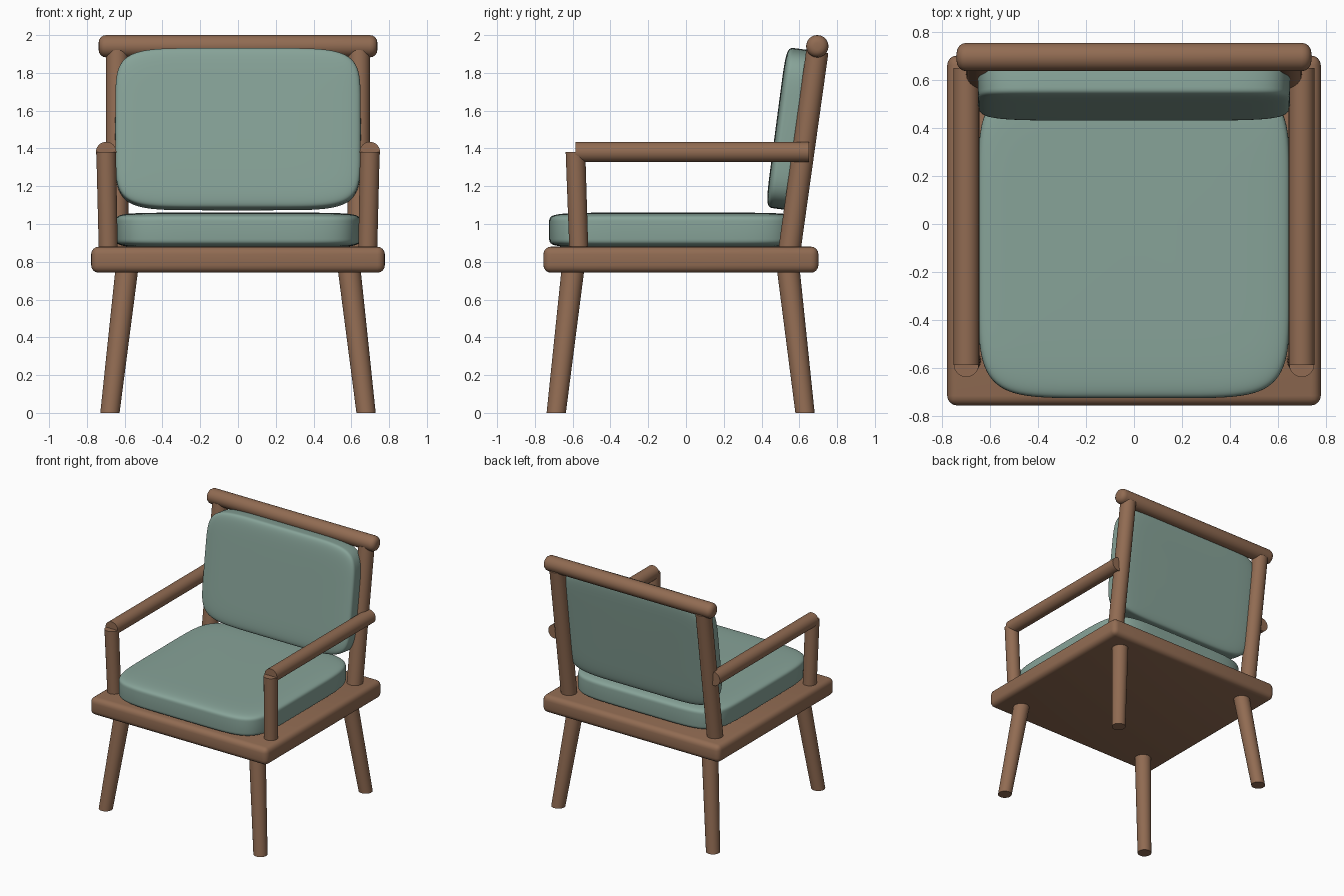
import bpy, bmesh, math
from mathutils import Matrix, Vector

if "Cube" in bpy.data.objects:
    bpy.data.objects.remove(bpy.data.objects["Cube"])

X, Y, Z = Vector((1, 0, 0)), Vector((0, 1, 0)), Vector((0, 0, 1))


def material(name, colour):
    mat = bpy.data.materials.new(name)
    mat.use_nodes = True
    mat.diffuse_color = colour
    mat.node_tree.nodes["Principled BSDF"].inputs["Base Color"].default_value = colour
    return mat


wood = material("brown wood", (0.283, 0.148, 0.085, 1))
fabric = material("sage fabric", (0.242, 0.366, 0.315, 1))


def bevel_sharp(bm, width):
    edges = [e for e in bm.edges if e.calc_face_angle(0) > 0.8]
    bmesh.ops.bevel(bm, geom=edges, offset=width, segments=4,
                    profile=0.5, affect='EDGES', clamp_overlap=True)


def finish(bm, name, mat):
    bmesh.ops.recalc_face_normals(bm, faces=bm.faces)
    mesh = bpy.data.meshes.new(name)
    bm.to_mesh(mesh)
    bm.free()
    mesh.materials.append(mat)
    obj = bpy.data.objects.new(name, mesh)
    bpy.context.collection.objects.link(obj)
    bpy.ops.object.select_all(action='DESELECT')
    obj.select_set(True)
    bpy.context.view_layer.objects.active = obj
    bpy.ops.object.shade_smooth_by_angle(angle=math.radians(40))
    return obj


def rod(name, start, end, r1, r2, u=X, v=Y, bevel=0):
    """Round bar between two points, with end caps lying in the u-v plane."""
    start, end = Vector(start), Vector(end)
    m = Matrix((u, v, end - start)).transposed().to_4x4()
    m.translation = (start + end) / 2
    bm = bmesh.new()
    bmesh.ops.create_cone(bm, cap_ends=True, segments=32, radius1=r1, radius2=r2, depth=1)
    bmesh.ops.transform(bm, matrix=m, verts=bm.verts)
    if bevel:
        bevel_sharp(bm, bevel)
    return finish(bm, name, wood)


def power(value, exponent):
    return math.copysign(abs(value) ** exponent, value)


def cushion(name, size, location, tilt=0):
    """Squared-off ball: rounded corners in plan, crisper edges through the thickness (local z)."""
    plan, edge = 2 / 6.3, 2 / 8
    bm = bmesh.new()
    bmesh.ops.create_uvsphere(bm, u_segments=96, v_segments=48, radius=1)
    for v in bm.verts:
        x, y, z = v.co
        ring = max(math.hypot(x, y), 1e-6)
        spread = power(ring, edge) if ring > 1e-4 else 0
        v.co = (power(x / ring, plan) * spread * size[0] / 2,
                power(y / ring, plan) * spread * size[1] / 2,
                power(z, edge) * size[2] / 2)
    obj = finish(bm, name, fabric)
    obj.location = location
    obj.rotation_euler.x = tilt
    return obj


# Seat frame
bm = bmesh.new()
bmesh.ops.create_cube(bm, size=1)
bmesh.ops.scale(bm, vec=(1.555, 1.456, 0.138), verts=bm.verts)
bmesh.ops.translate(bm, vec=(0, -0.027, 0.811), verts=bm.verts)
bevel_sharp(bm, 0.04)
finish(bm, "seat_frame", wood)

# Splayed legs, back posts, arm posts and arm rests
lean = Vector((0, 0.99, -0.138))
for side, s in (("left", 1), ("right", -1)):
    rod(f"front_leg_{side}", (s * 0.678, -0.687, 0), (s * 0.584, -0.594, 0.8), 0.051, 0.061)
    rod(f"back_leg_{side}", (s * 0.678, 0.63, 0), (s * 0.584, 0.537, 0.8), 0.051, 0.061)
    rod(f"back_post_{side}", (s * 0.64, 0.542, 0.82), (s * 0.64, 0.695, 1.912),
        0.059, 0.059, v=lean)
    rod(f"arm_post_{side}", (s * 0.686, -0.566, 0.82), (s * 0.698, -0.585, 1.38), 0.05, 0.052)
    rod(f"arm_rest_{side}", (s * 0.698, -0.586, 1.381), (s * 0.698, 0.65, 1.381),
        0.054, 0.054, u=X, v=Z)

# Top rail with rounded ends
rod("top_rail", (-0.738, 0.695, 1.941), (0.738, 0.695, 1.941), 0.059, 0.059, u=Y, v=Z, bevel=0.04)

# Cushions
cushion("seat_cushion", (1.3, 1.31, 0.185), (0, -0.07, 0.9675))
cushion("back_cushion", (1.3, 0.855, 0.165), (0, 0.557, 1.502), tilt=math.radians(82.5))
